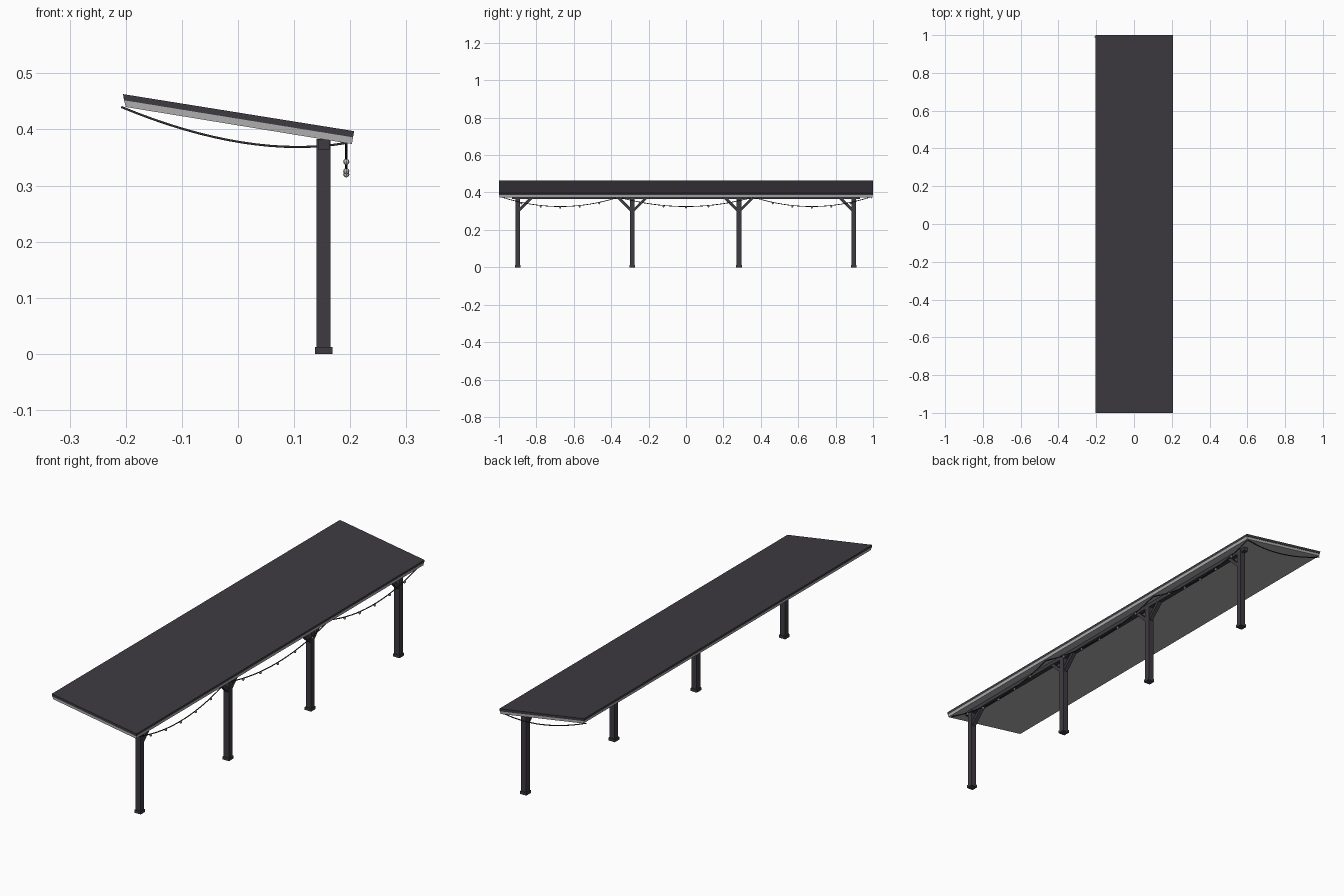
import bpy, bmesh, math
from mathutils import Vector

if "Cube" in bpy.data.objects:
    bpy.data.objects.remove(bpy.data.objects["Cube"])


def mat(name, c):
    m = bpy.data.materials.new(name)
    m.diffuse_color = (*c, 1)
    m.use_nodes = True
    m.node_tree.nodes["Principled BSDF"].inputs["Base Color"].default_value = m.diffuse_color
    return m


DARK = mat("charcoal metal", (0.048, 0.043, 0.053))
LIGHT = mat("light grey panel", (0.42, 0.42, 0.42))
CABLE = mat("black cable", (0.03, 0.03, 0.033))
BULB = mat("pale bulb", (0.5, 0.48, 0.45))


def mesh_obj(name, bm, m):
    bmesh.ops.recalc_face_normals(bm, faces=bm.faces)
    me = bpy.data.meshes.new(name)
    bm.to_mesh(me)
    bm.free()
    me.materials.append(m)
    o = bpy.data.objects.new(name, me)
    bpy.context.collection.objects.link(o)
    return o


def prism(name, pts, direction, m):
    """Extrude a closed polygon of 3D points along a direction."""
    bm = bmesh.new()
    f = bm.faces.new([bm.verts.new(p) for p in pts])
    r = bmesh.ops.extrude_face_region(bm, geom=[f])
    vs = [g for g in r["geom"] if isinstance(g, bmesh.types.BMVert)]
    bmesh.ops.translate(bm, verts=vs, vec=direction)
    return mesh_obj(name, bm, m)


def box(name, x0, x1, y0, y1, z0, z1, m):
    return prism(name, [(x0, y0, z0), (x1, y0, z0), (x1, y1, z0), (x0, y1, z0)],
                 (0, 0, z1 - z0), m)


def slab(name, xz, y0, y1, m):
    return prism(name, [(x, y0, z) for x, z in xz], (0, y1 - y0, 0), m)


def cable(name, pts):
    cu = bpy.data.curves.new(name, "CURVE")
    cu.dimensions = "3D"
    cu.bevel_depth = 0.0022
    cu.bevel_resolution = 1
    cu.use_fill_caps = True
    sp = cu.splines.new("POLY")
    sp.points.add(len(pts) - 1)
    for p, q in zip(sp.points, pts):
        p.co = (*q, 1)
    cu.materials.append(CABLE)
    o = bpy.data.objects.new(name, cu)
    bpy.context.collection.objects.link(o)


# sloping roof: dark sheet over a light panel
slab("roof_sheet", [(-0.205, 0.463), (0.207, 0.397), (0.205, 0.386), (-0.203, 0.452)], -1, 1, DARK)
slab("roof_panel", [(-0.203, 0.452), (0.205, 0.386), (0.203, 0.374), (-0.200, 0.440)], -0.998, 0.998, LIGHT)

# beam on top of the posts
box("beam", 0.143, 0.163, -0.93, 0.93, 0.364, 0.382, DARK)

# posts with feet and diagonal braces
posts = [(-0.9, (1,)), (-0.287, (-1, 1)), (0.283, (-1, 1)), (0.897, (-1,))]
for i, (y, sides) in enumerate(posts):
    box(f"post_{i}", 0.140, 0.165, y - 0.0125, y + 0.0125, 0, 0.383, DARK)
    box(f"post_foot_{i}", 0.137, 0.168, y - 0.0155, y + 0.0155, 0, 0.012, DARK)
    for s in sides:
        prof = [(0.010, 0.298), (0.010, 0.318), (0.062, 0.370), (0.082, 0.370)]
        prism(f"brace_{i}_{s}", [(0.144, y + s * a, z) for a, z in prof], (0.018, 0, 0), DARK)

# sagging light strings along the low edge, with hanging bulbs
X = 0.193
bulbs = bmesh.new()
for i, (a, b) in enumerate([(-0.985, -0.36), (-0.36, 0.36), (0.36, 0.985)]):
    def sag(t):
        return Vector((X, a + (b - a) * t, 0.375 - 0.05 * 4 * t * (1 - t)))
    cable(f"light_string_{i}", [sag(k / 20) for k in range(21)])
    for k in range(1, 6):
        p = sag(k / 6) - Vector((0, 0, 0.005))
        r = bmesh.ops.create_uvsphere(bulbs, u_segments=8, v_segments=6, radius=0.0055)
        bmesh.ops.translate(bulbs, verts=r["verts"], vec=p)
mesh_obj("bulbs", bulbs, BULB)

# slack cable across the far end
P = [Vector((-0.208, 0.99, 0.440)), Vector((0.02, 0.99, 0.346)), Vector((X, 0.99, 0.376))]
cable("end_cable", [P[0] * (1 - t) ** 2 + P[1] * 2 * t * (1 - t) + P[2] * t * t
                    for t in (k / 16 for k in range(17))])
